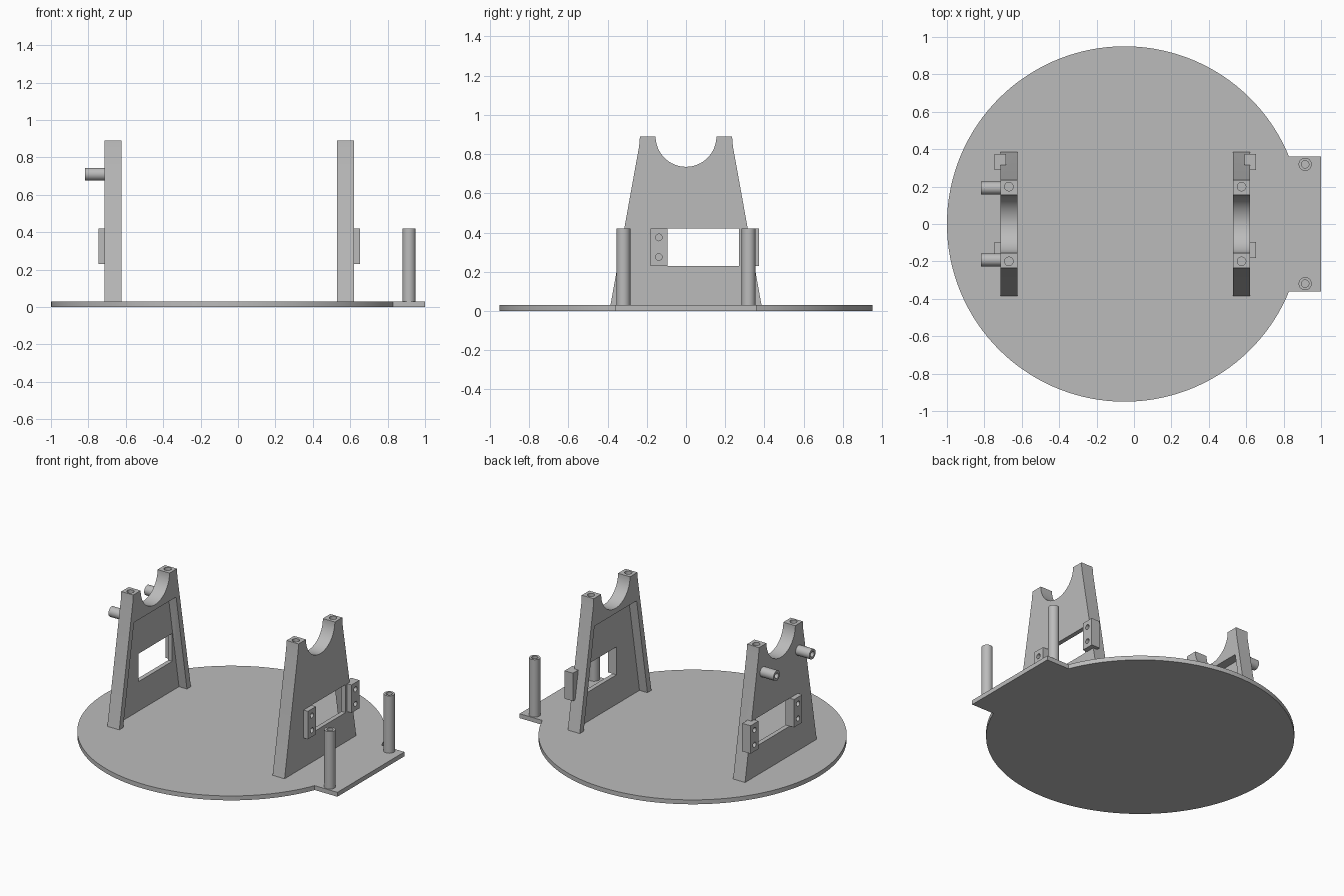
import bpy, bmesh, math
from mathutils import Matrix, Vector

cube = bpy.data.objects.get("Cube")
if cube:
    bpy.data.objects.remove(cube, do_unlink=True)

gray = bpy.data.materials.new("plain gray")
gray.use_nodes = True
COLOR = (0.5, 0.5, 0.5, 1)
gray.diffuse_color = COLOR
gray.node_tree.nodes["Principled BSDF"].inputs["Base Color"].default_value = COLOR

BASE_TOP = 0.03
MIDDLE = -0.047   # plane halfway between the two supports


def add_object(name, bm):
    bmesh.ops.recalc_face_normals(bm, faces=bm.faces)
    mesh = bpy.data.meshes.new(name)
    bm.to_mesh(mesh)
    bm.free()
    mesh.materials.append(gray)
    obj = bpy.data.objects.new(name, mesh)
    bpy.context.collection.objects.link(obj)
    return obj


def prism(name, points, offset):
    """Extrude a closed outline of 3D points along an offset."""
    bm = bmesh.new()
    face = bm.faces.new([bm.verts.new(p) for p in points])
    new = bmesh.ops.extrude_face_region(bm, geom=[face])["geom"]
    bmesh.ops.translate(bm, vec=Vector(offset),
                        verts=[v for v in new if isinstance(v, bmesh.types.BMVert)])
    return add_object(name, bm)


def box(name, x, y, z):
    return prism(name, [(x[0], y[0], z[0]), (x[0], y[1], z[0]),
                        (x[0], y[1], z[1]), (x[0], y[0], z[1])], (x[1] - x[0], 0, 0))


def cylinder(name, start, axis, length, radius, sides=32):
    axis = Vector(axis)
    turn = Vector((0, 0, 1)).rotation_difference(axis).to_matrix().to_4x4()
    bm = bmesh.new()
    bmesh.ops.create_cone(bm, cap_ends=True, segments=sides, radius1=radius,
                          radius2=radius, depth=length,
                          matrix=Matrix.Translation(Vector(start) + axis * length / 2) @ turn)
    return add_object(name, bm)


def combine(obj, tool, operation="DIFFERENCE"):
    mod = obj.modifiers.new("combine", "BOOLEAN")
    mod.operation, mod.object, mod.solver = operation, tool, "EXACT"
    bpy.context.view_layer.objects.active = obj
    bpy.ops.object.modifier_apply(modifier=mod.name)
    bpy.data.objects.remove(tool, do_unlink=True)


def smooth(obj):
    bpy.ops.object.select_all(action="DESELECT")
    obj.select_set(True)
    bpy.context.view_layer.objects.active = obj
    bpy.ops.object.shade_smooth_by_angle(angle=math.radians(30))


# Round base plate with a square tab on one side
RADIUS, TAB = 0.95, 0.36
start = math.asin(TAB / RADIUS)
outline = [(1, -TAB, 0), (1, TAB, 0)]
for i in range(121):
    a = start + (2 * math.pi - 2 * start) * i / 120
    outline.append((-0.05 + RADIUS * math.cos(a), RADIUS * math.sin(a), 0))
smooth(prism("base_plate", outline, (0, 0, BASE_TOP)))


# Tapered support with a cradle, ribbed inner pocket, window and mounting blocks
def make_support(name):
    inner, outer, wall, top = 0.53, 0.62, 0.59, 0.89
    profile = [(-0.385, BASE_TOP), (-0.239, 0.84), (-0.235, top)]
    for i in range(33):
        a = math.pi + math.pi * i / 32
        profile.append((0.155 * math.cos(a), top + 0.155 * math.sin(a)))
    profile += [(0.235, top), (0.239, 0.84), (0.385, BASE_TOP)]
    obj = prism(name, [(inner, y, z) for y, z in profile], (outer - inner, 0, 0))
    # Inner pocket between the side ribs
    pocket = [(-0.348, 0), (-0.226, 0.70), (0.226, 0.70), (0.348, 0)]
    combine(obj, prism("pocket_cutter", [(inner - 0.1, y, z) for y, z in pocket],
                       (wall - inner + 0.1, 0, 0)))
    # Mounting blocks with blind screw holes
    for y0, y1 in ((-0.182, -0.095), (0.288, 0.373)):
        combine(obj, box("block", (wall, 0.653), (y0, y1), (0.23, 0.42)), "UNION")
        for z in (0.275, 0.375):
            combine(obj, cylinder("screw_cutter", (0.605, (y0 + y1) / 2, z),
                                  (1, 0, 0), 0.1, 0.017, 24))
    combine(obj, box("window_cutter", (0.4, 0.8), (-0.095, 0.27), (0.23, 0.42)))
    # Screw holes in the two top ends
    for y in (-0.2, 0.2):
        combine(obj, cylinder("top_cutter", ((inner + outer) / 2, y, top - 0.1),
                              (0, 0, 1), 0.2, 0.023, 24))
    return obj


left_support = make_support("left_support")
right_support = make_support("right_support")
mirror = Matrix.Translation((2 * MIDDLE, 0, 0)) @ Matrix.Diagonal((-1, 1, 1, 1))
right_support.data.transform(mirror)
right_support.data.flip_normals()
for support in (left_support, right_support):
    smooth(support)


# Hollow pegs on the right support and hollow posts on the tab
def tube(name, base, axis, length, radius, bore, depth):
    obj = cylinder(name, base, axis, length, radius)
    mouth = Vector(base) + Vector(axis) * (length - depth)
    combine(obj, cylinder("bore_cutter", mouth, axis, depth + 0.05, bore, 24))
    smooth(obj)


for side, s in (("front", -1), ("back", 1)):
    tube(side + "_peg", (-0.71, 0.192 * s, 0.71), (-1, 0, 0), 0.107, 0.034, 0.019, 0.09)
    tube(side + "_post", (0.915, 0.319 * s, BASE_TOP), (0, 0, 1), 0.39, 0.035, 0.02, 0.12)
